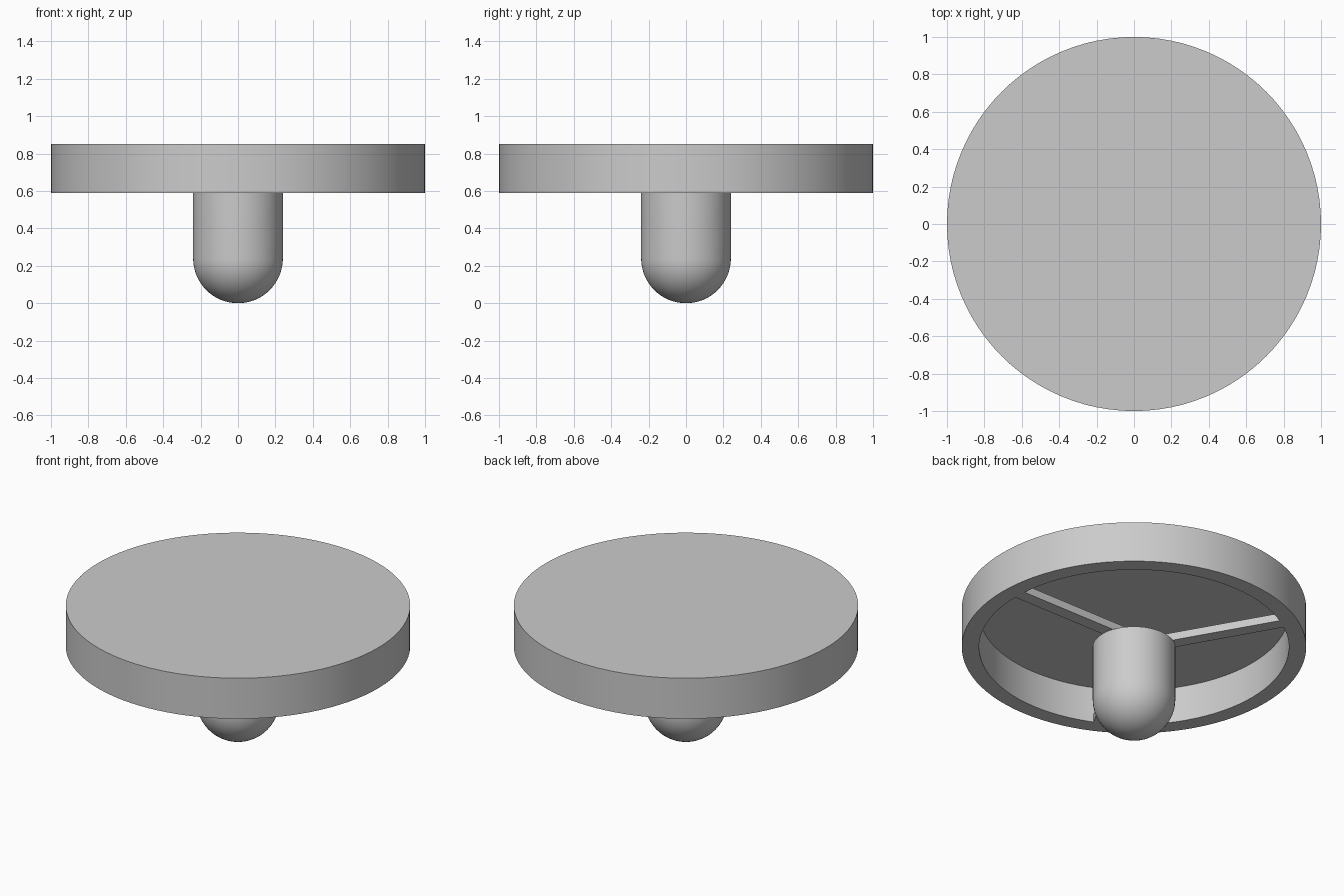
import bpy, bmesh, math
from mathutils import Matrix

if "Cube" in bpy.data.objects:
    bpy.data.objects.remove(bpy.data.objects["Cube"], do_unlink=True)

grey = bpy.data.materials.new("plain grey")
grey.use_nodes = True
COLOUR = (0.6, 0.6, 0.6, 1)
grey.diffuse_color = COLOUR
grey.node_tree.nodes["Principled BSDF"].inputs["Base Color"].default_value = COLOUR

RIM_Z, TOP_Z, CEILING_Z = 0.59, 0.85, 0.82
INNER_R, STEM_R = 0.9, 0.24
BAR_WIDTH, BAR_HEIGHT = 0.08, 0.05


def finish(name, bm):
    """Turn a bmesh into a grey object with smooth curves and sharp edges."""
    bmesh.ops.recalc_face_normals(bm, faces=bm.faces)
    mesh = bpy.data.meshes.new(name)
    bm.to_mesh(mesh)
    bm.free()
    mesh.materials.append(grey)
    obj = bpy.data.objects.new(name, mesh)
    bpy.context.collection.objects.link(obj)
    bpy.ops.object.select_all(action='DESELECT')
    obj.select_set(True)
    bpy.context.view_layer.objects.active = obj
    bpy.ops.object.shade_smooth_by_angle(angle=math.radians(30))
    return obj


def lathe(name, profile, steps=96):
    """Spin a profile of (radius, z) points around the z axis."""
    bm = bmesh.new()
    verts = [bm.verts.new((r, 0, z)) for r, z in profile]
    edges = [bm.edges.new(pair) for pair in zip(verts, verts[1:])]
    bmesh.ops.spin(bm, geom=verts + edges, cent=(0, 0, 0), axis=(0, 0, 1),
                   angle=math.tau, steps=steps, use_duplicate=False)
    bmesh.ops.remove_doubles(bm, verts=bm.verts, dist=0.0001)
    return finish(name, bm)


# Shallow round cap, hollow from below
lathe("round_cap", [(0, TOP_Z), (1, TOP_Z), (1, RIM_Z), (INNER_R, RIM_Z),
                    (INNER_R, CEILING_Z), (0, CEILING_Z)])

# Stem with a hemispherical lower end
dome = [(STEM_R * math.sin(a), STEM_R * (1 - math.cos(a)))
        for a in (math.pi / 2 * i / 16 for i in range(17))]
lathe("stem", dome + [(STEM_R, RIM_Z), (0, RIM_Z)], 64)

# Three bars joining the stem to the rim, each offset to one side of its radius
for i in range(3):
    bm = bmesh.new()
    bmesh.ops.create_cube(bm, size=1)
    length = INNER_R + 0.02
    bmesh.ops.scale(bm, vec=(length, BAR_WIDTH, BAR_HEIGHT), verts=bm.verts)
    bmesh.ops.translate(bm, verts=bm.verts,
                        vec=(length / 2, BAR_WIDTH / 2, RIM_Z + BAR_HEIGHT / 2))
    bmesh.ops.rotate(bm, verts=bm.verts, cent=(0, 0, 0),
                     matrix=Matrix.Rotation(i * math.tau / 3, 3, 'Z'))
    finish(f"support_bar_{i + 1}", bm)
